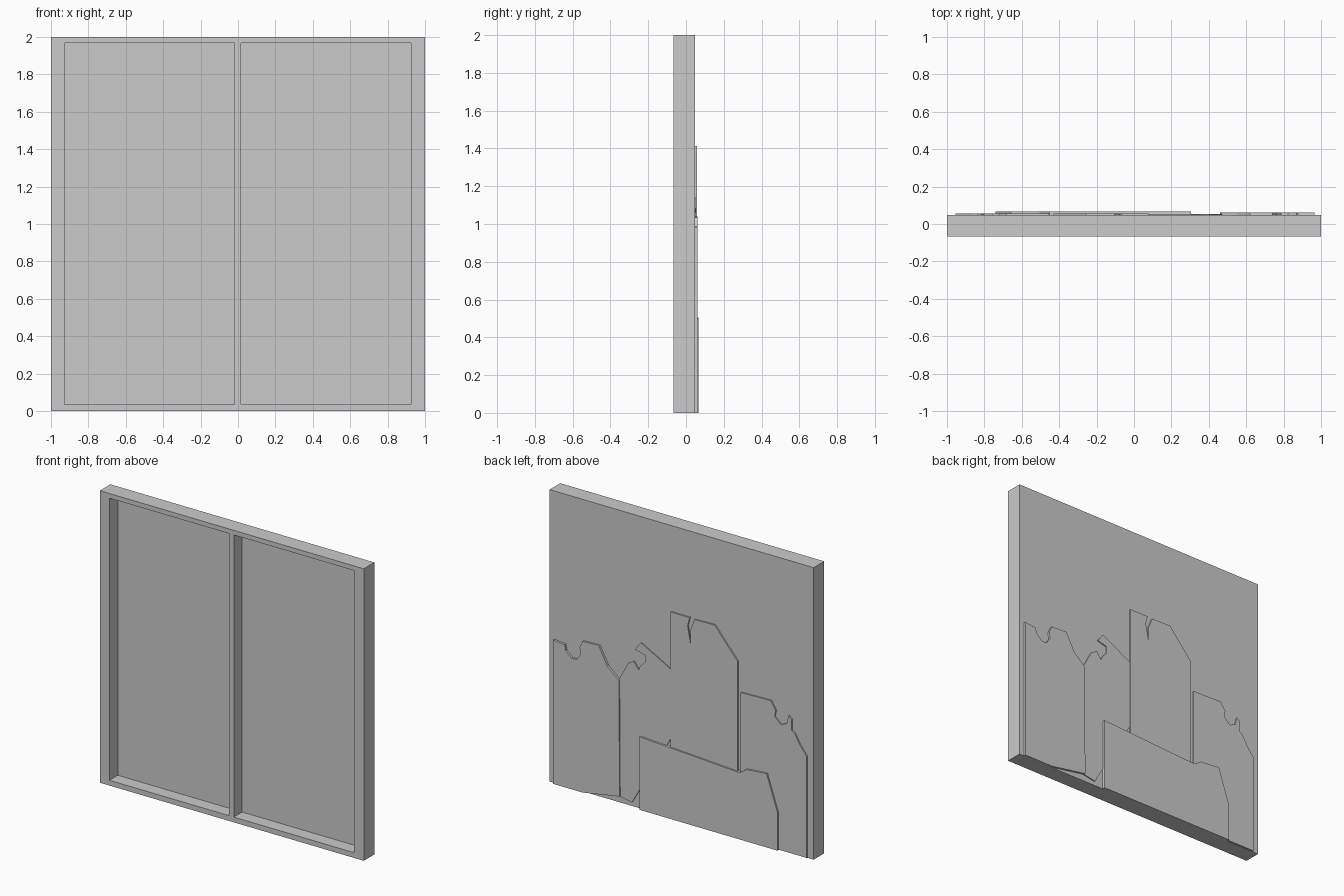
import bpy, bmesh

BACK = 0.047      # rear face of the board
FRONT = -0.067    # front face of the frame


def plate(name, outline, y0, y1):
    """Extrude an (x, z) outline from y0 to y1."""
    bm = bmesh.new()
    face = bm.faces.new([bm.verts.new((x, y0, z)) for x, z in outline])
    ext = bmesh.ops.extrude_face_region(bm, geom=[face])
    verts = [g for g in ext["geom"] if isinstance(g, bmesh.types.BMVert)]
    bmesh.ops.translate(bm, verts=verts, vec=(0, y1 - y0, 0))
    bmesh.ops.recalc_face_normals(bm, faces=bm.faces)
    mesh = bpy.data.meshes.new(name)
    bm.to_mesh(mesh)
    bm.free()
    ob = bpy.data.objects.new(name, mesh)
    bpy.context.collection.objects.link(ob)
    return ob


def rect(x0, x1, z0, z1):
    return [(x0, z0), (x1, z0), (x1, z1), (x0, z1)]


# Board with two recessed panels on the front
board = plate("framed_board", rect(-1, 1, 0, 2), FRONT, BACK)
for i, (x0, x1) in enumerate([(-0.927, -0.02), (0.015, 0.925)]):
    cutter = plate(f"recess_cutter_{i}", rect(x0, x1, 0.036, 1.968), FRONT - 0.1, FRONT + 0.09)
    cutter.hide_render = True
    mod = board.modifiers.new("recess", "BOOLEAN")
    mod.operation = "DIFFERENCE"
    mod.solver = "EXACT"
    mod.object = cutter
    bpy.context.view_layer.objects.active = board
    bpy.ops.object.modifier_apply(modifier=mod.name)
    bpy.data.objects.remove(cutter)

# Torn sheets layered on the back: (name, outline, outer y)
sheets = [
    ("torn_sheet_side", [
        (0.964, 0), (0.964, 0.985), (0.877, 0.977), (0.869, 0.938), (0.823, 0.896),
        (0.786, 0.899), (0.755, 0.942), (0.763, 0.988), (0.74, 1.035), (0.619, 1.04),
        (0.551, 0.914), (0.465, 0.84), (0.46, 0.048), (0.74, 0)], 0.062),
    ("torn_sheet_small", [
        (0.47, 0.845), (0.402, 0.972), (0.357, 0.998), (0.319, 0.947), (0.311, 0.976),
        (0.274, 1.014), (0.274, 1.062), (0.349, 1.082), (0.304, 1.14), (0.077, 1.018),
        (0.077, 0.546), (0.372, 0.028), (0.47, 0.046)], 0.054),
    ("torn_sheet_tall", [
        (0.077, 0.4), (0.077, 1.412), (-0.067, 1.412), (-0.052, 1.354), (-0.075, 1.223),
        (-0.075, 1.333), (-0.105, 1.409), (-0.257, 1.412), (-0.325, 1.331),
        (-0.431, 1.209), (-0.431, 0.4)], 0.057),
    ("torn_sheet_corner", [
        (-0.454, 0.003), (-0.454, 1.002), (-0.681, 1.008), (-0.719, 0.95), (-0.711, 0.907),
        (-0.757, 0.864), (-0.802, 0.883), (-0.817, 0.942), (-0.84, 0.92), (-0.84, 0.845),
        (-0.863, 0.831), (-0.9, 0.766), (-0.954, 0.697), (-0.954, 0.003)], 0.056),
    ("torn_sheet_low", [
        (0.305, 0), (0.305, 0.5), (-0.452, 0.457), (-0.505, 0.493), (-0.657, 0.506),
        (-0.74, 0.26), (-0.74, 0)], 0.067),
]
for name, outline, y in sheets:
    plate(name, outline, BACK, y)
